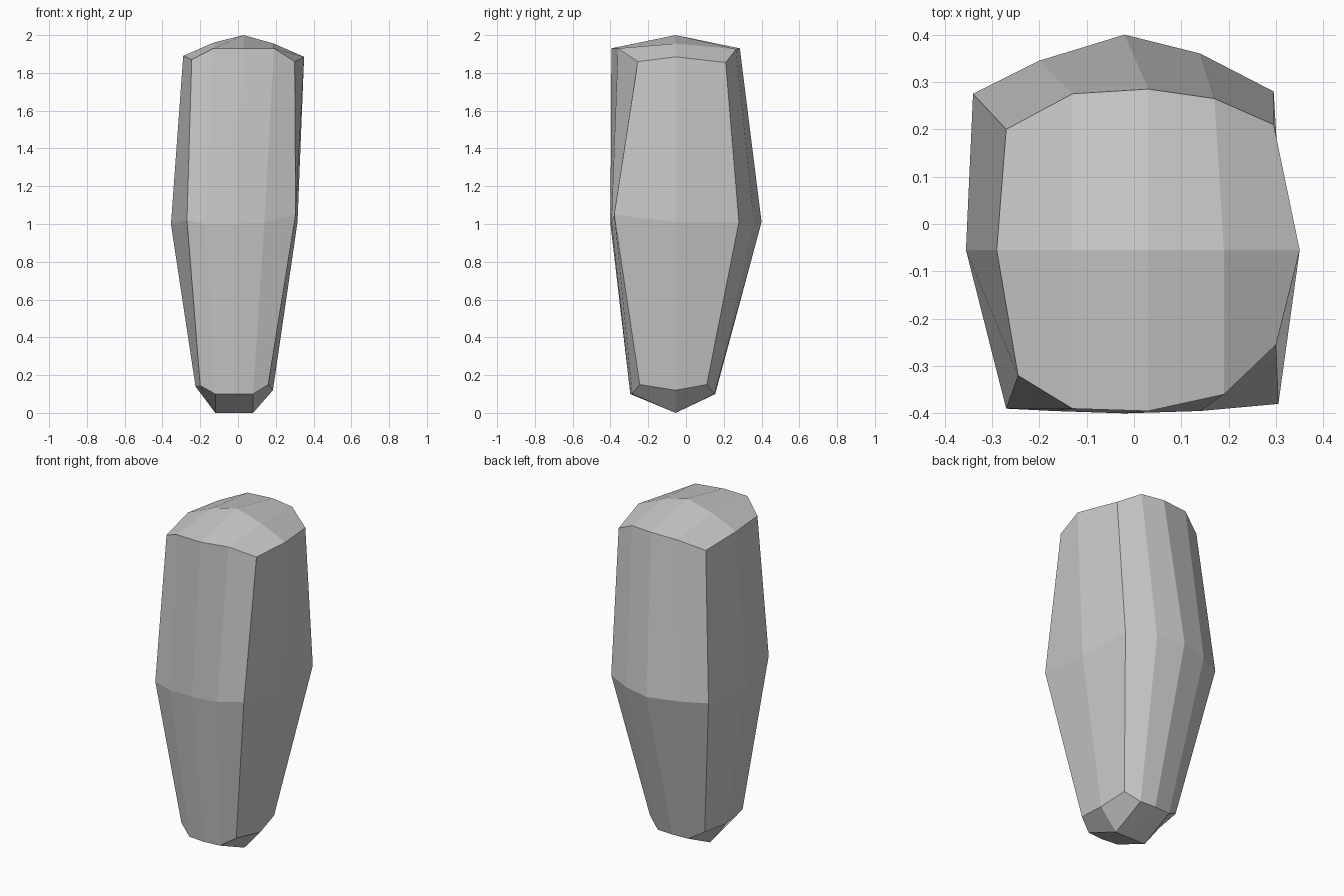
import bpy, bmesh

if "Cube" in bpy.data.objects:
    bpy.data.objects.remove(bpy.data.objects["Cube"])


def row(bm, xs, ys, zs):
    """One left-to-right row of points."""
    return [bm.verts.new(p) for p in zip(xs, ys, zs)]


def perimeter(front, mid, back):
    """Closed loop around a three-row layer, counter-clockwise from above."""
    return front + [mid[-1]] + back[::-1] + [mid[0]]


def cap(bm, rows):
    for a, b in zip(rows, rows[1:]):
        for i in range(4):
            bm.faces.new((a[i], a[i + 1], b[i + 1], b[i]))


bm = bmesh.new()
Y = -0.055  # y of the side ridge

# Domed top: front, middle and back rows
top = [
    row(bm, (-.245, -.13, .03, .19, .30), (-.32, -.39, -.395, -.36, -.255), (1.87, 1.93, 1.93, 1.93, 1.86)),
    row(bm, (-.29, -.13, .03, .19, .35), [Y] * 5, (1.89, 1.96, 2.0, 1.955, 1.885)),
    row(bm, (-.27, -.13, .03, .17, .295), (.20, .275, .285, .265, .21), (1.87, 1.925, 1.93, 1.925, 1.855)),
]

# Widest loop at mid height
waist = [
    row(bm, (-.27, -.17, -.02, .14, .305), (-.39, -.395, -.40, -.395, -.38), (1.02, 1.0, 1.0, 1.01, 1.05)),
    row(bm, (-.355, .315), [Y] * 2, (1.0, 1.01)),
    row(bm, (-.34, -.20, -.02, .14, .295), (.275, .345, .40, .36, .28), [1.01] * 5),
]

# Narrow keel-shaped bottom
bx = (-.20, -.12, -.02, .08, .16)
rim = (.145, .10, .10, .10, .15)
bottom = [
    row(bm, bx, (-.245, -.285, -.295, -.285, -.245), rim),
    row(bm, (-.225, -.12, -.02, .08, .185), [Y] * 5, (.14, 0, 0, 0, .12)),
    row(bm, bx, (.11, .15, .155, .15, .11), rim),
]

cap(bm, top)
cap(bm, bottom)

# Side walls between the three loops
loops = [perimeter(*layer) for layer in (bottom, waist, top)]
for lo, hi in zip(loops, loops[1:]):
    n = len(lo)
    for i in range(n):
        j = (i + 1) % n
        bm.faces.new((lo[i], lo[j], hi[j], hi[i]))

bmesh.ops.recalc_face_normals(bm, faces=bm.faces)
mesh = bpy.data.meshes.new("standing_stone")
bm.to_mesh(mesh)
bm.free()
bpy.context.collection.objects.link(bpy.data.objects.new("standing_stone", mesh))
